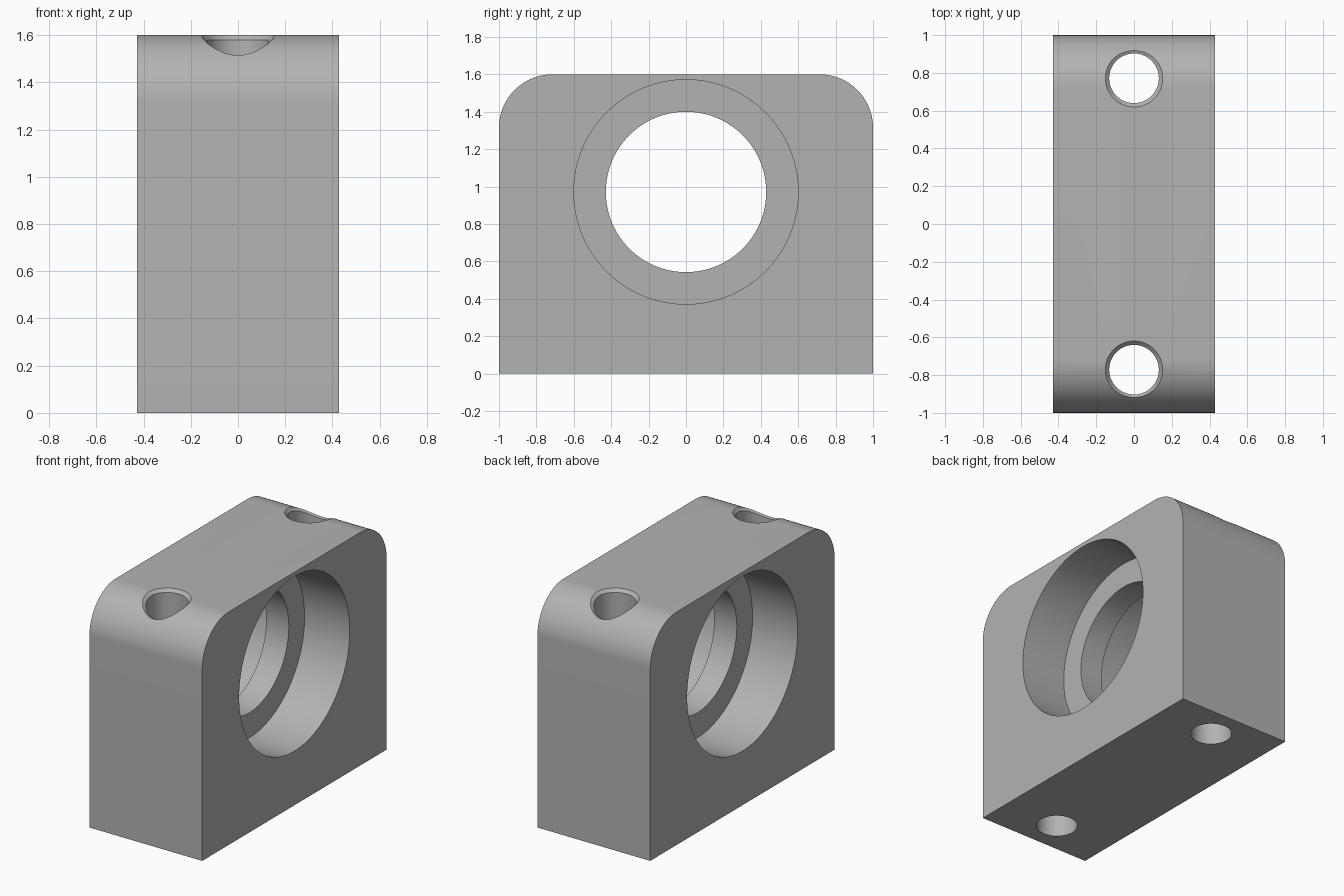
import bpy, bmesh, math

if "Cube" in bpy.data.objects:
    bpy.data.objects.remove(bpy.data.objects["Cube"])

W, D, H = 0.8571, 2.0, 1.6      # block size
R = 0.2857                      # rounded top corner radius
BORE_Z = 0.9714
HOLE_Y, HOLE_R, CHAMFER = 0.7714, 0.1314, 0.0205

grey = bpy.data.materials.new("grey metal")
grey.diffuse_color = (0.45, 0.45, 0.45, 1)
grey.use_nodes = True
grey.node_tree.nodes["Principled BSDF"].inputs["Base Color"].default_value = grey.diffuse_color


def loft(name, rings):
    """Closed solid skinned through rings of equal point count."""
    bm = bmesh.new()
    loops = [[bm.verts.new(p) for p in ring] for ring in rings]
    n = len(loops[0])
    for a, b in zip(loops, loops[1:]):
        for i in range(n):
            j = (i + 1) % n
            bm.faces.new((a[i], a[j], b[j], b[i]))
    bm.faces.new(loops[0])
    bm.faces.new(loops[-1])
    bmesh.ops.recalc_face_normals(bm, faces=bm.faces)
    mesh = bpy.data.meshes.new(name)
    bm.to_mesh(mesh)
    bm.free()
    mesh.materials.append(grey)
    ob = bpy.data.objects.new(name, mesh)
    bpy.context.collection.objects.link(ob)
    return ob


def top_z(y):
    """Height of the block's upper surface at y."""
    d = max(0.0, abs(y) - (D / 2 - R))
    return H - R + math.sqrt(max(0.0, R * R - d * d))


# Block: side profile with two rounded top corners, extruded across x
profile = [(-D / 2, 0), (D / 2, 0)]
SEG = 32
for cy, start in ((D / 2 - R, 0), (R - D / 2, math.pi / 2)):
    for i in range(SEG + 1):
        a = start + i * math.pi / 2 / SEG
        profile.append((cy + R * math.cos(a), H - R + R * math.sin(a)))
block = loft("bearing_block", [[(x, y, z) for y, z in profile] for x in (-W / 2, W / 2)])


# Stepped bore: wide recess on both sides, narrower web in the middle
def bore_ring(x, r, n=128):
    return [(x, r * math.cos(2 * math.pi * i / n), BORE_Z + r * math.sin(2 * math.pi * i / n))
            for i in range(n)]


bore = loft("bore_cutter", [bore_ring(x, r) for x, r in (
    (-0.6, 0.6), (-0.0857, 0.6), (-0.0857, 0.4286),
    (0.0857, 0.4286), (0.0857, 0.6), (0.6, 0.6))])
cutters = [bore]

# Bolt holes: chamfered rim follows the rounded corner
for side in (-1, 1):
    cy = side * HOLE_Y
    bottom, inner, outer, top = [], [], [], []
    for i in range(64):
        a = 2 * math.pi * i / 64
        c, s = math.cos(a), math.sin(a)
        z0 = top_z(cy + HOLE_R * s)
        slope = (top_z(cy + (HOLE_R + 0.01) * s) - z0) / 0.01
        r1 = HOLE_R + CHAMFER / math.sqrt(1 + slope * slope)
        z1 = top_z(cy + r1 * s)
        # carry the chamfer slightly past the surface for a clean cut
        k = 1.3
        r2 = HOLE_R + k * (r1 - HOLE_R)
        zi = z0 - CHAMFER
        bottom.append((HOLE_R * c, cy + HOLE_R * s, -0.2))
        inner.append((HOLE_R * c, cy + HOLE_R * s, zi))
        outer.append((r2 * c, cy + r2 * s, zi + k * (z1 - zi)))
        top.append((r2 * c, cy + r2 * s, 1.9))
    cutters.append(loft("bolt_hole_cutter", [bottom, inner, outer, top]))

# Cut the bore and holes, then drop the cutters
bpy.context.view_layer.objects.active = block
block.select_set(True)
for cutter in cutters:
    mod = block.modifiers.new("cut", "BOOLEAN")
    mod.operation, mod.solver, mod.object = "DIFFERENCE", "EXACT", cutter
    bpy.ops.object.modifier_apply(modifier=mod.name)
    bpy.data.objects.remove(cutter)

bpy.ops.object.select_all(action="DESELECT")
block.select_set(True)
bpy.ops.object.shade_smooth_by_angle(angle=math.radians(25))
